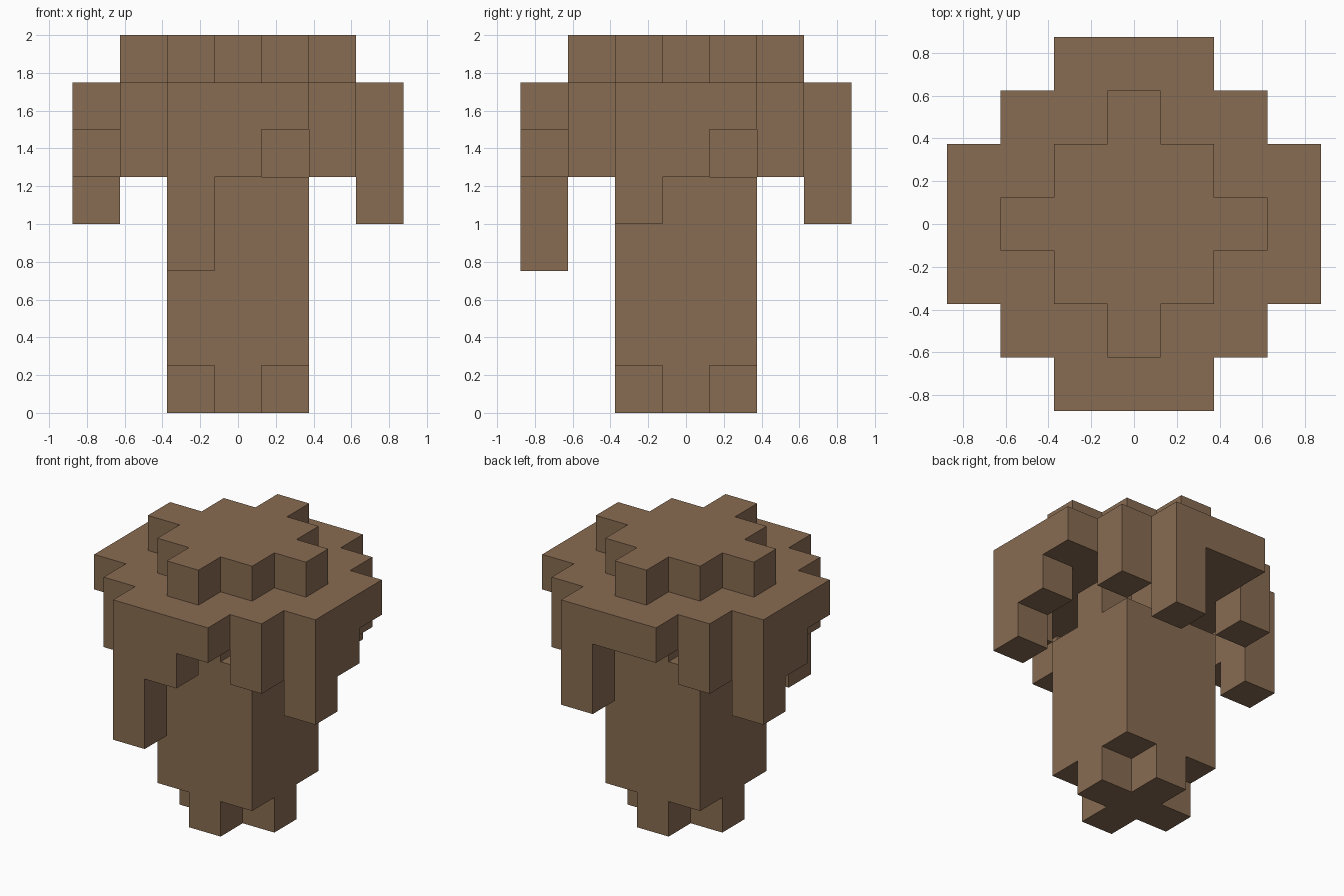
import bpy
import bmesh
from mathutils import Vector

cube = bpy.data.objects.get("Cube")
if cube:
    bpy.data.objects.remove(cube, do_unlink=True)

UNIT = 0.25  # edge length of one block

brown = bpy.data.materials.new("bark_brown")
brown.use_nodes = True
brown.diffuse_color = (0.25, 0.15, 0.085, 1)
brown.node_tree.nodes["Principled BSDF"].inputs["Base Color"].default_value = brown.diffuse_color


def layers(levels, rule):
    """Blocks on the given levels whose column satisfies the rule."""
    span = range(-3, 4)
    return {(x, y, z) for z in levels for x in span for y in span if rule(abs(x), abs(y))}


def square(x, y):
    return max(x, y) <= 1


def cross(x, y):
    return x + y <= 1


def stepped_disc(x, y):
    return max(x, y) <= 2 or (max(x, y) == 3 and min(x, y) <= 1)


def crown_shape(x, y):
    return square(x, y) or (max(x, y) == 2 and min(x, y) == 0)


def drip(x, y, length):
    """A column hanging below the cap."""
    return {(x, y, 5 - i) for i in range(length)}


# Stacked body
parts = {
    "foot": layers([0], cross),
    "trunk": layers(range(1, 5), square),
    "neck": layers([5], cross),
    "cap": layers([6], stepped_disc),
    "crown": layers([7], crown_shape),
}

# Drips around the rim, lengths listed from the -1 column to the +1 column
rim = {
    "front_drips": ((0, -3), (1, 0), (3, 1, 0)),
    "back_drips": ((0, 3), (1, 0), (0, 0, 2)),
    "left_drips": ((3, 0), (0, 1), (2, 1, 0)),
    "right_drips": ((-3, 0), (0, 1), (0, 1, 2)),
}
for name, ((cx, cy), (dx, dy), lengths) in rim.items():
    parts[name] = set()
    for step, length in zip((-1, 0, 1), lengths):
        parts[name] |= drip(cx + dx * step, cy + dy * step, length)

# Short drips at the four stepped corners
parts["corner_drips"] = set()
for sx in (-2, 2):
    for sy in (-2, 2):
        parts["corner_drips"] |= drip(sx, sy, 1)

solid = set().union(*parts.values())


def build(name, cells):
    """Outer skin of a group of blocks, with flat areas joined."""
    bm = bmesh.new()
    for cell in cells:
        centre = Vector(cell) + Vector((0, 0, 0.5))
        for axis in range(3):
            for sign in (-1, 1):
                n = Vector((0, 0, 0))
                n[axis] = sign
                if tuple(int(c + d) for c, d in zip(cell, n)) in solid:
                    continue
                u = Vector((0, 0, 0))
                u[(axis + 1) % 3] = 0.5
                v = n.cross(u)
                corners = (-u - v, u - v, u + v, v - u)
                bm.faces.new([bm.verts.new((centre + n / 2 + c) * UNIT) for c in corners])
    bmesh.ops.remove_doubles(bm, verts=bm.verts, dist=0.001)
    bmesh.ops.dissolve_limit(bm, angle_limit=0.01, verts=bm.verts, edges=bm.edges)
    mesh = bpy.data.meshes.new(name)
    bm.to_mesh(mesh)
    bm.free()
    mesh.materials.append(brown)
    bpy.context.collection.objects.link(bpy.data.objects.new(name, mesh))


for part_name, part_cells in parts.items():
    build(part_name, part_cells)
